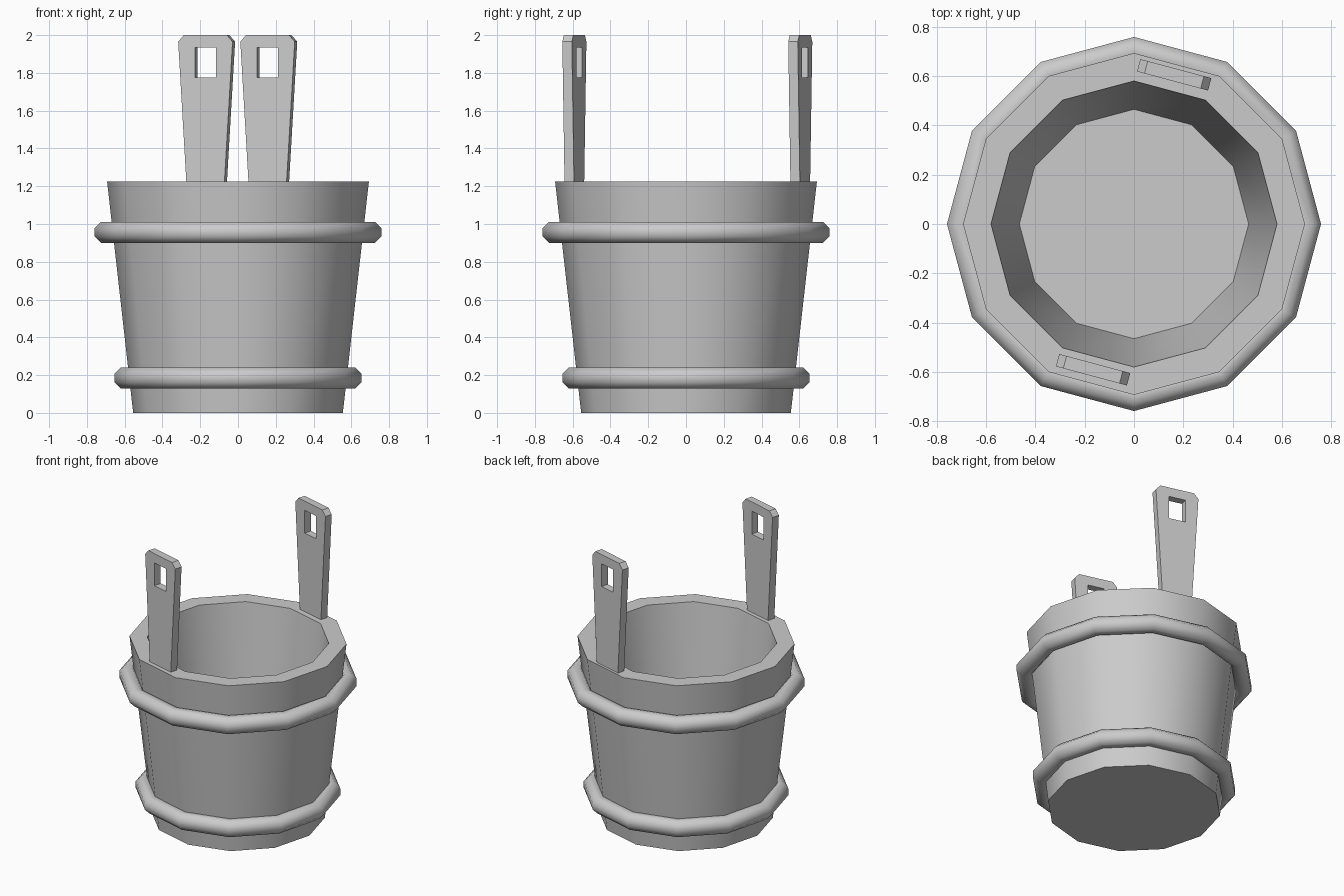
import bpy, bmesh, math

if "Cube" in bpy.data.objects:
    bpy.data.objects.remove(bpy.data.objects["Cube"])

SIDES = 12


def lathe(name, profile, closed, smooth_angle):
    """Turn an (r, z) profile around z; open profiles get end caps."""
    bm = bmesh.new()
    rings = []
    for r, z in profile:
        rings.append([bm.verts.new((r * math.cos(2 * math.pi * i / SIDES),
                                    r * math.sin(2 * math.pi * i / SIDES), z))
                      for i in range(SIDES)])
    pairs = list(zip(rings, rings[1:]))
    if closed:
        pairs.append((rings[-1], rings[0]))
    for a, b in pairs:
        for i in range(SIDES):
            j = (i + 1) % SIDES
            bm.faces.new((a[i], a[j], b[j], b[i]))
    if not closed:
        bm.faces.new(rings[0][::-1])
        bm.faces.new(rings[-1])
    bmesh.ops.recalc_face_normals(bm, faces=bm.faces)
    mesh = bpy.data.meshes.new(name)
    bm.to_mesh(mesh)
    bm.free()
    ob = bpy.data.objects.new(name, mesh)
    bpy.context.collection.objects.link(ob)
    select(ob)
    bpy.ops.object.shade_smooth_by_angle(angle=math.radians(smooth_angle))
    return ob


def select(ob):
    bpy.ops.object.select_all(action='DESELECT')
    ob.select_set(True)
    bpy.context.view_layer.objects.active = ob


def hoop(name, radius, z):
    """Ring with an octagonal section."""
    section = [(radius + 0.06 * math.cos(math.radians(22.5 + 45 * k)),
                z + 0.06 * math.sin(math.radians(22.5 + 45 * k))) for k in range(8)]
    return lathe(name, section, True, 50)


def handle_post(name, x, y, angle):
    """Tapered upright board with a rectangular slot."""
    outline = [(-0.10, 1.15), (0.10, 1.15), (0.149, 1.965),
               (0.118, 2.0), (-0.118, 2.0), (-0.149, 1.965)]
    slot = [(-0.057, 1.775), (-0.057, 1.935), (0.057, 1.935), (0.057, 1.775)]
    curve = bpy.data.curves.new(name, 'CURVE')
    curve.dimensions = '2D'
    curve.fill_mode = 'BOTH'
    curve.extrude = 0.026
    for pts in (outline, slot):
        spline = curve.splines.new('POLY')
        spline.points.add(len(pts) - 1)
        for p, (u, v) in zip(spline.points, pts):
            p.co = (u, v, 0, 1)
        spline.use_cyclic_u = True
    ob = bpy.data.objects.new(name, curve)
    bpy.context.collection.objects.link(ob)
    ob.location = (x, y, 0)
    ob.rotation_euler = (math.pi / 2, 0, math.radians(angle))
    select(ob)
    bpy.ops.object.convert(target='MESH')
    bpy.ops.object.shade_flat()
    return ob


# Tapered bucket with thick wall and inner floor
lathe("bucket_body", [(0.555, 0), (0.693, 1.225), (0.58, 1.225), (0.465, 0.2)], False, 40)

# Hoops
hoop("lower_hoop", 0.598, 0.184)
hoop("upper_hoop", 0.703, 0.956)

# Handle posts set into the rim
handle_post("front_handle_post", -0.166, -0.591, -15)
handle_post("back_handle_post", 0.163, 0.605, -15)
